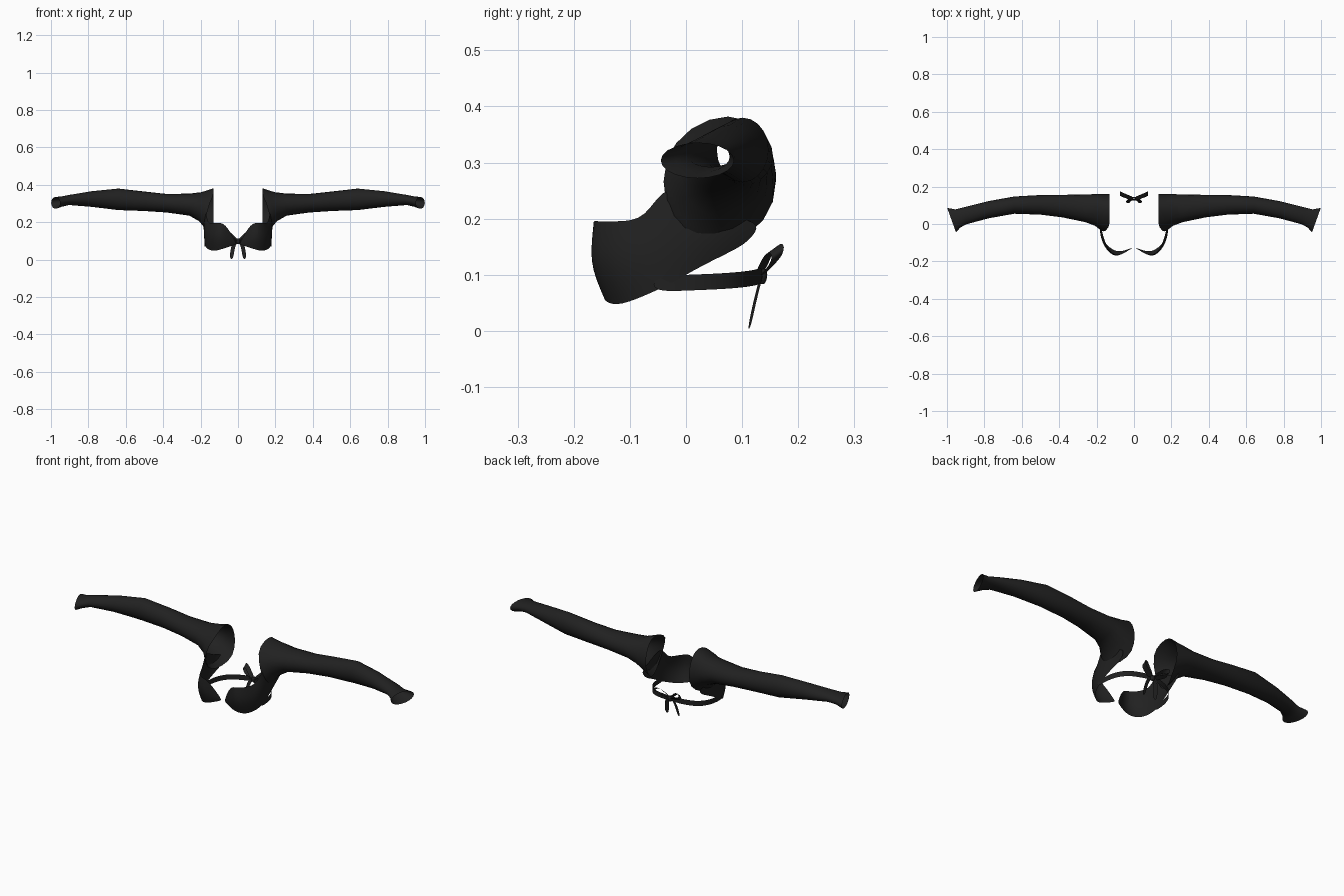
import bpy, bmesh, math
from mathutils import Vector

cube = bpy.data.objects.get("Cube")
if cube:
    bpy.data.objects.remove(cube, do_unlink=True)

black = bpy.data.materials.new("black cloth")
black.use_nodes = True
colour = (0.015, 0.015, 0.015, 1)
black.diffuse_color = colour
bsdf = black.node_tree.nodes["Principled BSDF"]
bsdf.inputs["Base Color"].default_value = colour
bsdf.inputs["Roughness"].default_value = 0.8


def sheet(name, rows, closed=False, smooth=0, mirror=True):
    """Skin rows of points with quads; optionally close each row to a ring."""
    bm = bmesh.new()
    grid = [[bm.verts.new(p) for p in row] for row in rows]
    n = len(rows[0])
    for a, b in zip(grid, grid[1:]):
        for i in range(n if closed else n - 1):
            j = (i + 1) % n
            bm.faces.new((a[i], a[j], b[j], b[i]))
    bmesh.ops.recalc_face_normals(bm, faces=bm.faces)
    mesh = bpy.data.meshes.new(name)
    bm.to_mesh(mesh)
    bm.free()
    mesh.materials.append(black)
    obj = bpy.data.objects.new(name, mesh)
    bpy.context.collection.objects.link(obj)
    if mirror:
        mod = obj.modifiers.new("mirror", "MIRROR")
        mod.use_mirror_merge = False
    if smooth:
        mod = obj.modifiers.new("smooth", "SUBSURF")
        mod.levels = mod.render_levels = smooth
    for o in bpy.context.selected_objects:
        o.select_set(False)
    obj.select_set(True)
    bpy.context.view_layer.objects.active = obj
    bpy.ops.object.shade_smooth_by_angle(angle=math.radians(50))
    return obj


def ribbon(name, path, width):
    """Flat band along a path, spread along the width vector."""
    w = Vector(width) / 2
    return sheet(name, [[Vector(p) - w, Vector(p) + w] for p in path], smooth=2)


# Sleeves: x, front y, back y, bottom z, top z, front recess, cuff slant
stations = [
    (.13, -.04, .16, .15, .382, .045, 0),
    (.165, -.03, .16, .175, .37, .025, 0),
    (.20, -.01, .16, .205, .36, .01, 0),
    (.26, .01, .158, .235, .353, 0, 0),
    (.38, .035, .156, .252, .351, 0, 0),
    (.50, .05, .155, .26, .364, 0, 0),
    (.64, .055, .147, .265, .38, 0, 0),
    (.78, .03, .122, .282, .366, 0, 0),
    (.90, -.002, .09, .292, .346, 0, .1),
    (.94, -.02, .078, .283, .338, 0, .25),
    (.975, -.045, .086, .272, .335, 0, .36),
]
rings = []
for x, front, back, low, high, recess, slant in stations:
    ring = []
    for k in range(20):
        a = math.tau * k / 20
        c, s = math.cos(a), math.sin(a)
        inward = max(0, -(c + s) / math.sqrt(2))
        y = (front + back) / 2 + c * (back - front) / 2
        if recess:
            y += .015 * s * (1 - c * c)
        z = (low + high) / 2 + s * (high - low) / 2
        ring.append((x + recess * inward + slant * (y - .02), y, z))
    rings.append(ring)
sheet("sleeve", rings, closed=True)

# Front panels: underarm round to the centre front
bottom = [(.165, .10, .15), (.175, .03, .118), (.18, -.03, .082), (.17, -.08, .06),
          (.135, -.125, .043), (.09, -.15, .055), (.05, -.142, .068), (.012, -.128, .08)]
middle = [(.168, .12, .17), (.185, .04, .165), (.187, -.03, .16), (.18, -.09, .135),
          (.15, -.15, .12), (.105, -.182, .13), (.065, -.165, .11), (.012, -.13, .087)]
top = [(.175, .135, .195), (.19, .05, .21), (.172, -.035, .275), (.163, -.07, .197),
       (.145, -.125, .195), (.11, -.165, .195), (.07, -.167, .198), (.012, -.13, .095)]
sheet("front_panel", [bottom, middle, top], smooth=2)

# Band round the back
ribbon("back_strap",
       [(.178, -.06, .083), (.178, 0, .086), (.165, .06, .088), (.125, .108, .092),
        (.06, .128, .096), (0, .137, .1)], (0, 0, .028))

# Bow: loops, tails and knot
ribbon("bow_loop",
       [(0, .132, .1), (.025, .14, .125), (.055, .155, .15), (.078, .165, .146),
        (.076, .162, .128), (.045, .148, .112), (0, .135, .098)], (0, .022, .016))
ribbon("bow_tail",
       [(.004, .135, .1), (.022, .131, .085), (.03, .122, .05), (.036, .112, .002)],
       (.02, .006, .004))
knot_rings = []
for z, r in ((.084, .006), (.09, .011), (.1, .013), (.108, .011), (.113, .006)):
    knot_rings.append([(r * math.cos(math.tau * k / 10),
                        .135 + r * .8 * math.sin(math.tau * k / 10), z)
                       for k in range(10)])
sheet("bow_knot", knot_rings, closed=True, mirror=False)
